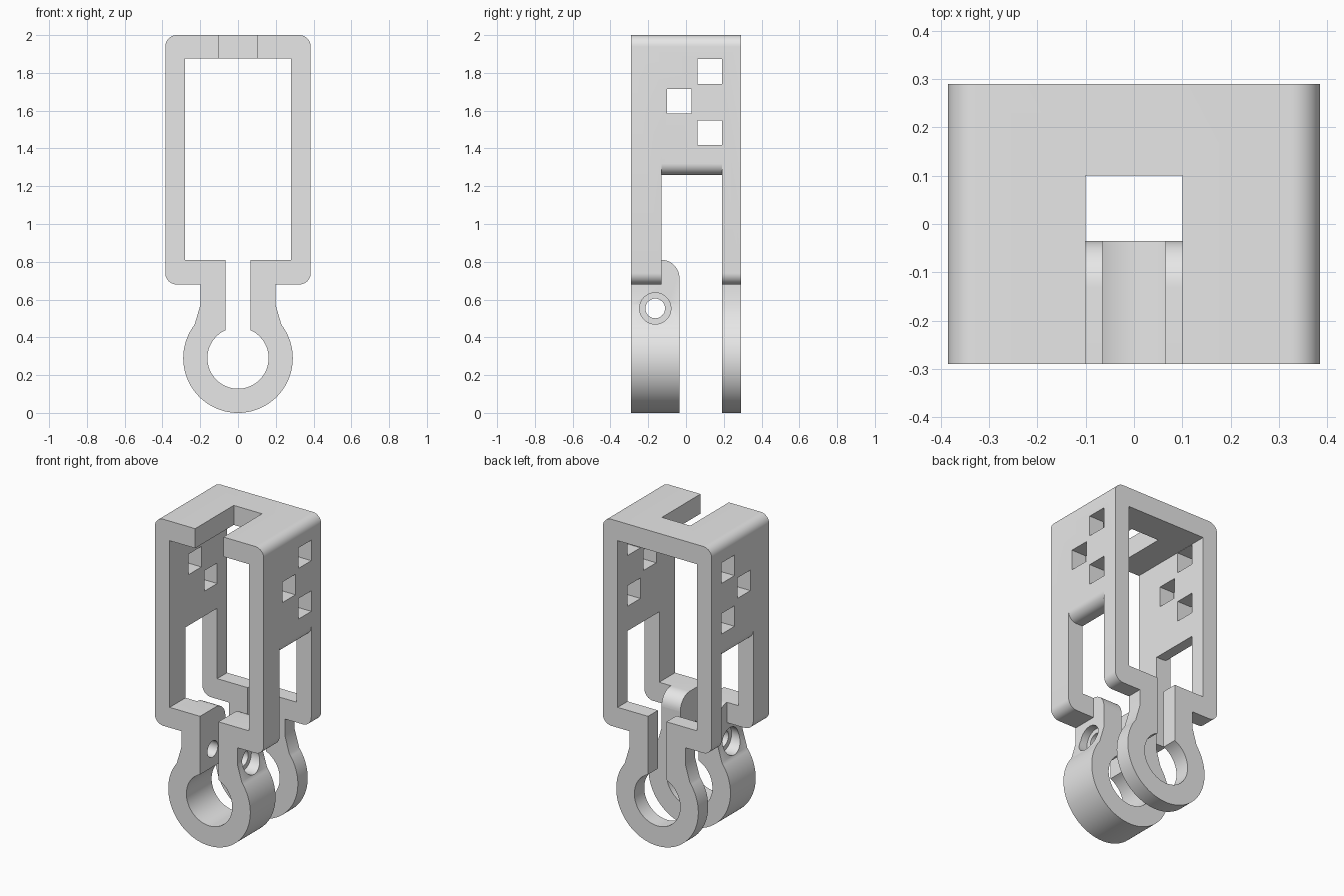
import bpy, bmesh
from math import sin, cos, pi, radians, asin, sqrt
from mathutils import Vector

if "Cube" in bpy.data.objects:
    bpy.data.objects.remove(bpy.data.objects["Cube"], do_unlink=True)

grey = bpy.data.materials.new("plain grey")
grey.use_nodes = True
grey.diffuse_color = (0.8, 0.8, 0.8, 1)
grey.node_tree.nodes["Principled BSDF"].inputs["Base Color"].default_value = (0.8, 0.8, 0.8, 1)


def arc(cx, cy, r, a0, a1, n):
    """Points on an arc, angles in degrees."""
    angles = [radians(a0 + (a1 - a0) * i / n) for i in range(n + 1)]
    return [(cx + r * cos(a), cy + r * sin(a)) for a in angles]


def mirrored(half):
    """Right half of an outline followed by its reflection."""
    return half + [(-x, z) for x, z in reversed(half)]


def prism(name, outline, start, end, axis="y"):
    """Extrude an outline in XZ along y, or an outline in YZ along x."""
    bm = bmesh.new()
    if axis == "y":
        points = [(a, start, b) for a, b in outline]
        step = Vector((0, end - start, 0))
    else:
        points = [(start, a, b) for a, b in outline]
        step = Vector((end - start, 0, 0))
    face = bm.faces.new([bm.verts.new(p) for p in points])
    ext = bmesh.ops.extrude_face_region(bm, geom=[face])
    moved = [g for g in ext["geom"] if isinstance(g, bmesh.types.BMVert)]
    bmesh.ops.translate(bm, verts=moved, vec=step)
    bmesh.ops.recalc_face_normals(bm, faces=bm.faces[:])
    mesh = bpy.data.meshes.new(name)
    bm.to_mesh(mesh)
    bm.free()
    mesh.materials.append(grey)
    obj = bpy.data.objects.new(name, mesh)
    bpy.context.collection.objects.link(obj)
    return obj


def rect(a0, a1, b0, b1):
    return [(a0, b0), (a1, b0), (a1, b1), (a0, b1)]


def combine(target, other, operation="DIFFERENCE"):
    """Apply a boolean and discard the second object."""
    mod = target.modifiers.new("combine", "BOOLEAN")
    mod.operation = operation
    mod.solver = "EXACT"
    mod.object = other
    bpy.context.view_layer.objects.active = target
    bpy.ops.object.modifier_apply(modifier=mod.name)
    bpy.data.objects.remove(other, do_unlink=True)


W, D, R = 0.385, 0.29, 0.06          # half width, half depth, corner radius
Y0, Y1 = -0.13, 0.19                 # depth range of the side windows
BASE, FLOOR, LIP = 0.68, 0.81, 1.26

# Rectangular frame, open at the bottom where the clamps join
outer = ([(0.12, BASE)] + arc(W - R, BASE + R, R, -90, 0, 10)
         + arc(W - R, 2 - R, R, 0, 90, 10))
inner = [(-0.28, 1.875), (0.28, 1.875), (0.28, FLOOR), (0.12, FLOOR)]
frame = prism("bracket", mirrored(outer) + [(-0.12, FLOOR), (-0.28, FLOOR)] + inner, -D, D)

# Large side windows with a rounded outer lip
window = [(0.5, 0.5), (0.5, LIP + R)] + arc(W - R, LIP + R, R, 0, -90, 10)
combine(frame, prism("window_cutter", mirrored(window), Y0, Y1))

# Slot in the top plate
combine(frame, prism("slot_cutter", rect(-0.1, 0.1, 1.8, 2.1), -0.4, 0.1))

# Staggered square holes through both side walls
for y, z in ((0.06, 1.742), (-0.1, 1.585), (0.06, 1.418)):
    combine(frame, prism("hole_cutter", rect(y, y + 0.13, z, z + 0.131), -0.5, 0.5, "x"))

# Split ring clamps with a neck
RO, RI, GAP = 0.29, 0.162, 0.065
join = 90 - asin(0.23 / RO) * 180 / pi
lip = 90 - asin(GAP / RI) * 180 / pi
half = [(GAP, FLOOR), (0.198, FLOOR), (0.198, 0.575)] + arc(0, RO, RO, join, -89, 40)
bore = arc(0, RO, RI, 180 - lip, 360 + lip, 64)
ring = mirrored(half) + bore
front_clamp = prism("front_clamp", ring, -D, -0.035)
back_clamp = prism("back_clamp", ring, Y1, D)

# Rounded upper corner of the front clamp tabs
corner = arc(Y0, FLOOR - 0.095, 0.095, 90, 0, 12) + [(0.02, FLOOR - 0.095), (0.02, 0.9), (Y0, 0.9)]
combine(front_clamp, prism("corner_cutter", corner, -0.5, 0.5, "x"))

# Screw hole with a counterbore on each side
SY, SZ = -0.163, 0.553
combine(front_clamp, prism("screw_cutter", arc(SY, SZ, 0.052, 0, 352.5, 47), -0.5, 0.5, "x"))
for side in (-1, 1):
    bore_disc = arc(SY, SZ, 0.083, 0, 352.5, 47)
    combine(front_clamp, prism("counterbore_cutter", bore_disc, side * 0.15, side * 0.5, "x"))

# Join into one body
combine(frame, front_clamp, "UNION")
combine(frame, back_clamp, "UNION")

bpy.ops.object.select_all(action="DESELECT")
frame.select_set(True)
bpy.context.view_layer.objects.active = frame
bpy.ops.object.shade_smooth_by_angle(angle=radians(25))
